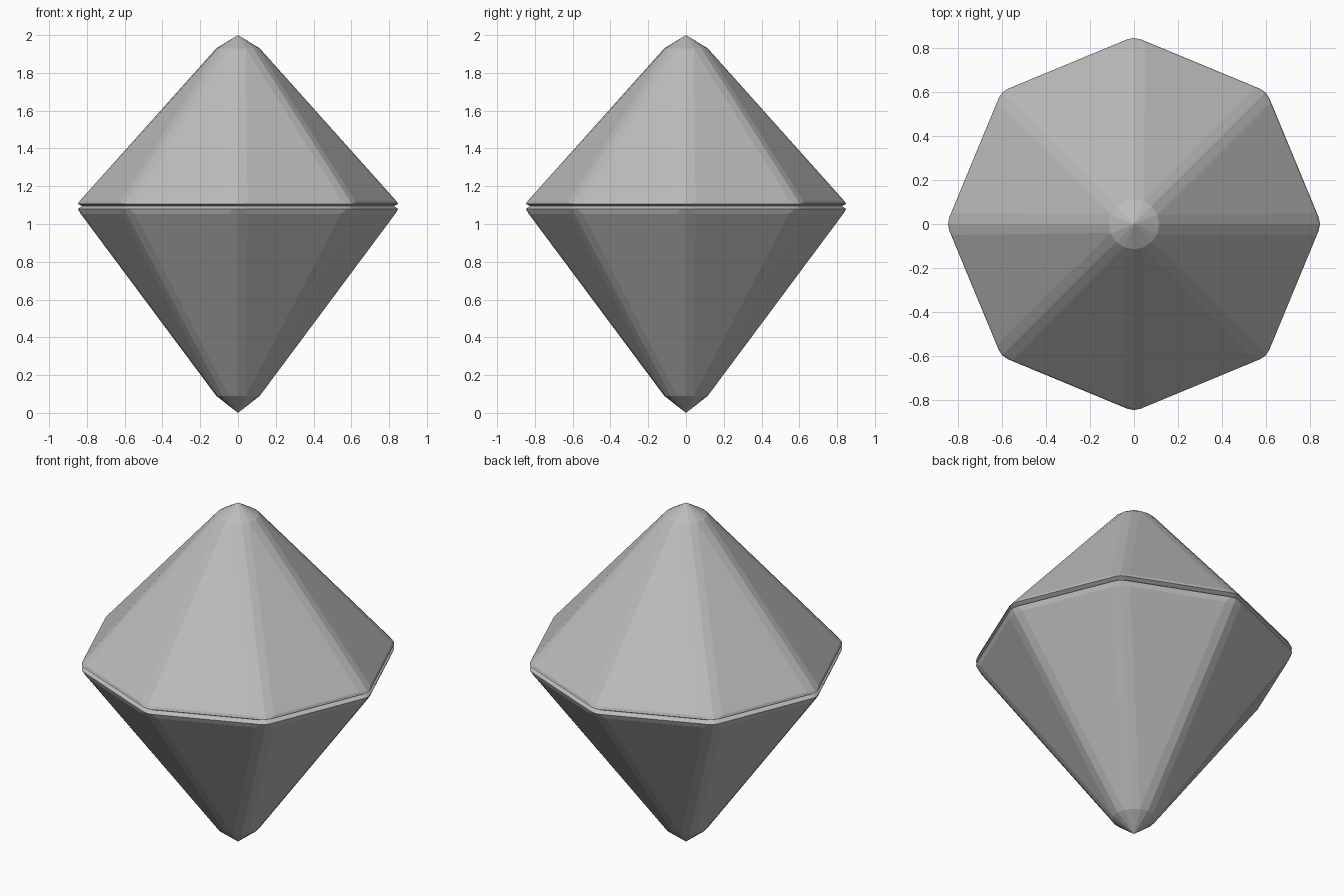
import bpy, bmesh
from math import pi, cos, sin, tan
from mathutils import Vector

cube = bpy.data.objects.get("Cube")
if cube:
    bpy.data.objects.remove(cube, do_unlink=True)

SIDES = 8
HALF = pi / SIDES

stone = bpy.data.materials.new("grey stone")
stone.use_nodes = True
grey = (0.5, 0.5, 0.5, 1)
stone.diffuse_color = grey
stone.node_tree.nodes["Principled BSDF"].inputs["Base Color"].default_value = grey


def ring(bm, z, radius, width):
    """Octagon whose corners are rounded by two strips, each `width` wide."""
    verts = []
    width = min(width, radius * tan(HALF))
    drop = width * tan(HALF / 2)
    for i in range(SIDES):
        a = 2 * HALF * i
        out = Vector((cos(a), sin(a), 0))
        side = Vector((-sin(a), cos(a), 0))
        for s in (-1, 0, 1):
            r = radius - drop * abs(s)
            verts.append(bm.verts.new(out * r + side * (width * s) + Vector((0, 0, z))))
    return verts


def rounded_pyramid(name, tip_z, rings):
    """Loft from the tip through the rings and close the last one."""
    bm = bmesh.new()
    loops = [ring(bm, *r) for r in rings]
    tip = bm.verts.new((0, 0, tip_z))
    n = SIDES * 3
    for i in range(n):
        j = (i + 1) % n
        bm.faces.new((tip, loops[0][i], loops[0][j]))
        for a, b in zip(loops, loops[1:]):
            bm.faces.new((a[i], b[i], b[j], a[j]))
    bm.faces.new(loops[-1])
    bmesh.ops.remove_doubles(bm, verts=bm.verts, dist=0.004)
    bmesh.ops.recalc_face_normals(bm, faces=bm.faces)
    mesh = bpy.data.meshes.new(name)
    bm.to_mesh(mesh)
    bm.free()
    mesh.materials.append(stone)
    obj = bpy.data.objects.new(name, mesh)
    bpy.context.collection.objects.link(obj)
    return obj


# Rings are (height, corner radius, corner strip width), from tip to girdle
rounded_pyramid("upper_pyramid", 2.0, [
    (1.93, 0.115, 0.05),
    (1.122, 0.838, 0.05),
    (1.107, 0.848, 0.03),
    (1.095, 0.825, 0.02),
])
rounded_pyramid("lower_pyramid", 0.0, [
    (0.09, 0.115, 0.05),
    (1.053, 0.832, 0.05),
    (1.08, 0.848, 0.03),
    (1.095, 0.825, 0.02),
])
